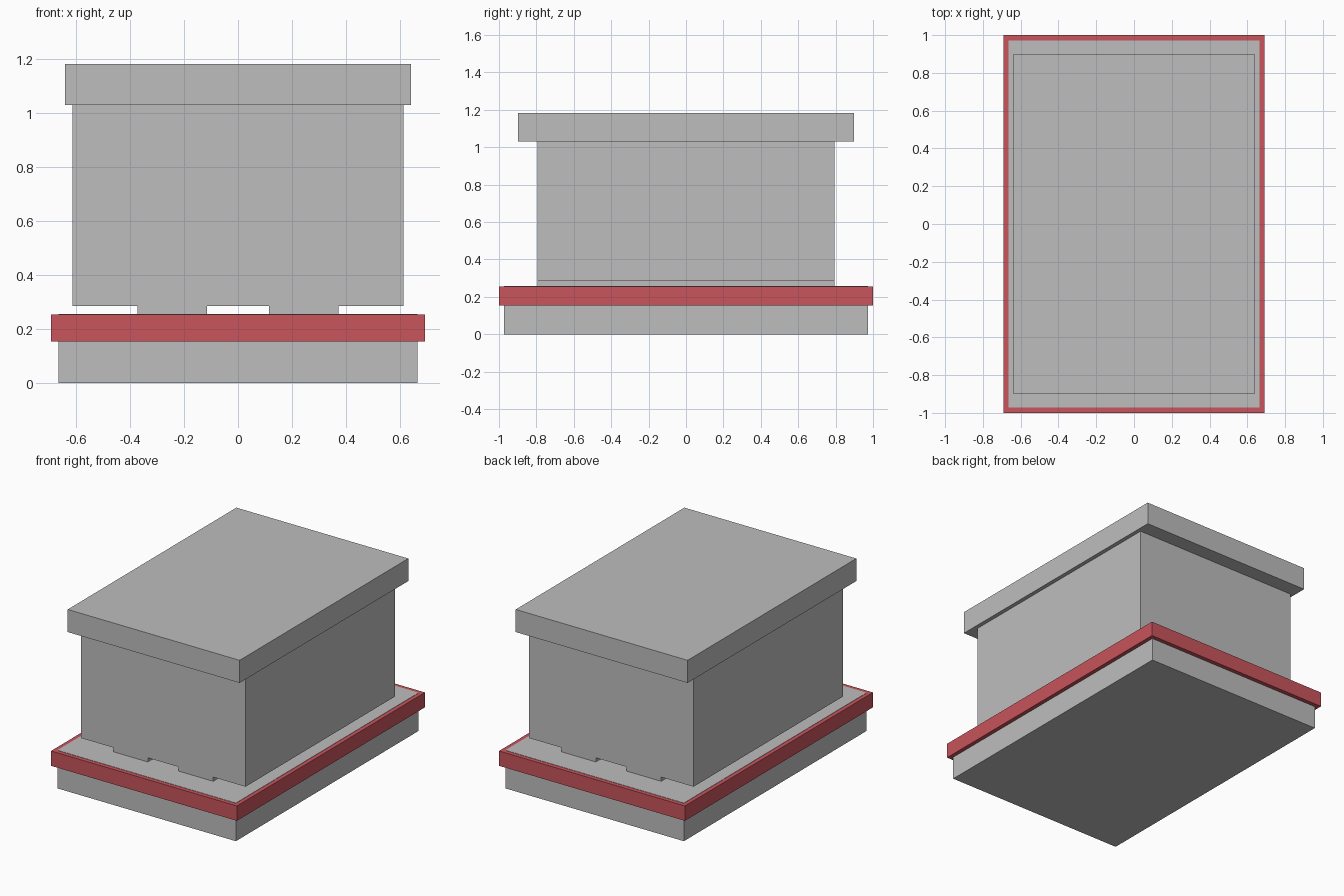
import bpy
import bmesh

cube = bpy.data.objects.get("Cube")
if cube:
    bpy.data.objects.remove(cube, do_unlink=True)


def make_material(name, rgb):
    mat = bpy.data.materials.new(name)
    mat.use_nodes = True
    mat.diffuse_color = (*rgb, 1)
    mat.node_tree.nodes["Principled BSDF"].inputs["Base Color"].default_value = (*rgb, 1)
    return mat


grey = make_material("grey", (0.515, 0.515, 0.52))
red = make_material("red", (0.58, 0.09, 0.107))


def extrude_profile(name, profile, half_y, mat):
    """Extrude a closed outline of (x, z) points along y."""
    bm = bmesh.new()
    face = bm.faces.new([bm.verts.new((x, -half_y, z)) for x, z in profile])
    result = bmesh.ops.extrude_face_region(bm, geom=[face])
    moved = [g for g in result["geom"] if isinstance(g, bmesh.types.BMVert)]
    bmesh.ops.translate(bm, verts=moved, vec=(0, 2 * half_y, 0))
    bmesh.ops.recalc_face_normals(bm, faces=bm.faces)
    mesh = bpy.data.meshes.new(name)
    bm.to_mesh(mesh)
    bm.free()
    mesh.materials.append(mat)
    obj = bpy.data.objects.new(name, mesh)
    bpy.context.collection.objects.link(obj)
    return obj


def slab(name, half_x, half_y, bottom, top, mat):
    outline = [(-half_x, bottom), (half_x, bottom), (half_x, top), (-half_x, top)]
    return extrude_profile(name, outline, half_y, mat)


# Base block with the red band wrapped around its upper part
slab("base", 0.665, 0.972, 0, 0.257, grey)
slab("base_band", 0.692, 1.0, 0.155, 0.255, red)

# Body standing on two full-length runners, mirrored from its right half
half = [(0.115, 0.285), (0.115, 0.257), (0.372, 0.257),
        (0.372, 0.285), (0.613, 0.285), (0.613, 1.03)]
body_outline = half + [(-x, z) for x, z in reversed(half)]
extrude_profile("body", body_outline, 0.795, grey)

# Overhanging lid
slab("lid", 0.64, 0.897, 1.03, 1.182, grey)
